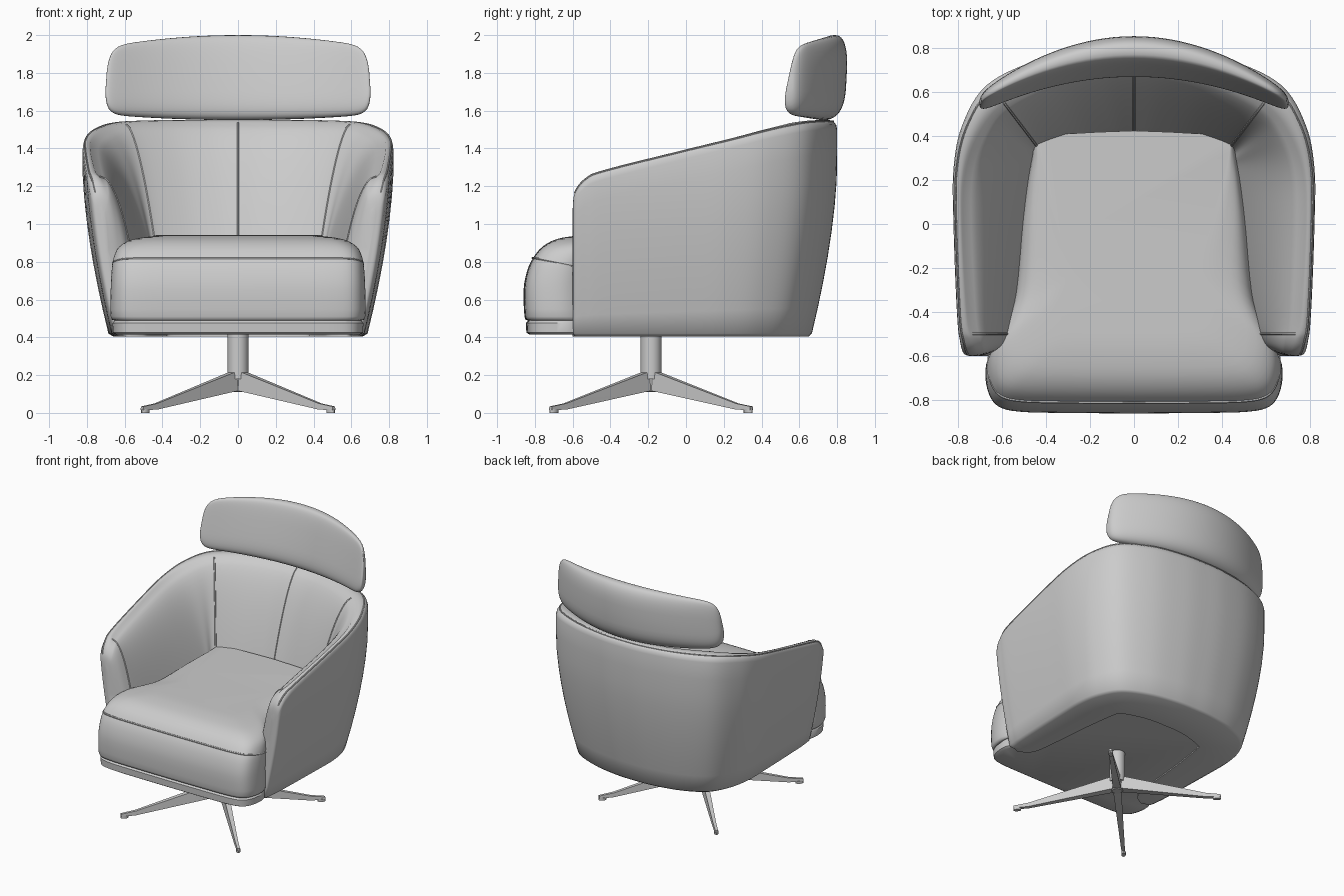
import bpy, bmesh, math
from mathutils import Vector

if "Cube" in bpy.data.objects:
    bpy.data.objects.remove(bpy.data.objects["Cube"])

grey = bpy.data.materials.new("soft_grey")
grey.use_nodes = True
grey.diffuse_color = (0.6, 0.6, 0.6, 1)
grey.node_tree.nodes["Principled BSDF"].inputs["Base Color"].default_value = (0.6, 0.6, 0.6, 1)


def finish(obj, angle=40):
    obj.data.materials.clear()
    obj.data.materials.append(grey)
    bpy.ops.object.select_all(action="DESELECT")
    obj.select_set(True)
    bpy.context.view_layer.objects.active = obj
    bpy.ops.object.shade_smooth_by_angle(angle=math.radians(angle))
    return obj


def loft(name, rows, angle=40):
    """Skin a list of closed rings and cap both ends."""
    bm = bmesh.new()
    rings = [[bm.verts.new(p) for p in row] for row in rows]
    n = len(rows[0])
    for a, b in zip(rings, rings[1:]):
        for i in range(n):
            j = (i + 1) % n
            bm.faces.new((a[i], a[j], b[j], b[i]))
    bm.faces.new(rings[0][::-1])
    bm.faces.new(rings[-1])
    bmesh.ops.recalc_face_normals(bm, faces=bm.faces)
    mesh = bpy.data.meshes.new(name)
    bm.to_mesh(mesh)
    bm.free()
    obj = bpy.data.objects.new(name, mesh)
    bpy.context.collection.objects.link(obj)
    return finish(obj, angle)


def tube(name, points, radius=0.006):
    curve = bpy.data.curves.new(name, "CURVE")
    curve.dimensions = "3D"
    curve.bevel_depth = radius
    curve.bevel_resolution = 1
    line = curve.splines.new("POLY")
    line.points.add(len(points) - 1)
    for p, co in zip(line.points, points):
        p.co = (*co, 1)
    obj = bpy.data.objects.new(name, curve)
    bpy.context.collection.objects.link(obj)
    bpy.ops.object.select_all(action="DESELECT")
    obj.select_set(True)
    bpy.context.view_layer.objects.active = obj
    bpy.ops.object.convert(target="MESH")
    return finish(bpy.context.object)


def smooth_path(keys, steps):
    """Catmull-Rom interpolation of tuples of any length."""
    out = []
    for i in range(len(keys) - 1):
        p0, p1 = keys[max(i - 1, 0)], keys[i]
        p2, p3 = keys[i + 1], keys[min(i + 2, len(keys) - 1)]
        for k in range(steps):
            t = k / steps
            out.append(tuple(
                b + t * (c - a + t * (2 * a - 5 * b + 4 * c - d + t * (3 * (b - c) + d - a))) / 2
                for a, b, c, d in zip(p0, p1, p2, p3)))
    return out + [keys[-1]]


# Wraparound shell: outer x, y, rim height, inner rim x, y, inner foot x, y
half = [
    (.745, -.6, 1.08, .715, -.6, .69, -.6),
    (.782, -.59, 1.17, .70, -.585, .63, -.575),
    (.795, -.53, 1.245, .72, -.53, .58, -.53),
    (.805, -.42, 1.29, .75, -.42, .55, -.42),
    (.82, 0, 1.395, .775, 0, .50, 0),
    (.82, .25, 1.455, .765, .24, .47, .22),
    (.78, .45, 1.505, .70, .42, .455, .29),
    (.67, .63, 1.54, .59, .55, .43, .34),
    (.45, .74, 1.55, .38, .66, .25, .40),
    (.2, .79, 1.55, .18, .71, .1, .42),
    (0, .8, 1.55, 0, .72, 0, .42),
]
mirrored = [(-a, b, z, -c, d, -e, f) for a, b, z, c, d, e, f in half[-2::-1]]
STEPS = 6
stations = smooth_path(half + mirrored, STEPS)


def taper(x, y, z):
    f = 1 - .17 * (max(1.3 - z, 0) / .89) ** 1.6
    return Vector((x * f, y * f if y > 0 else y, z))


OUTER, INNER = 9, 16


def shell_section(s):
    ox, oy, top, ix, iy, fx, fy = s
    ring = [taper(ox * .97, oy * .98, .405)]
    for k in range(OUTER):
        ring.append(taper(ox, oy, .42 + (top - .47) * k / (OUTER - 1)))
    inner = Vector((ix, iy, top - .015))
    for mix, drop in ((.06, .025), (.25, .006), (.55, 0), (.85, .004)):
        p = taper(ox, oy, top).lerp(inner, mix)
        p.z = top - drop
        ring.append(p)
    # Padding bulges more along the arms than across the back
    for k in range(INNER):
        t = (k / (INNER - 1)) ** 1.4
        w = t ** (.54 + .13 * iy)
        ring.append(Vector((ix + (fx - ix) * w, iy + (fy - iy) * w, inner.z + (.85 - inner.z) * t)))
    ring += [taper(fx, fy, .6), taper(fx, fy, .405)]
    return ring


rows = [shell_section(s) for s in stations]
loft("wraparound_shell", rows, 50)

# Seams on the shell
first = OUTER + 5
corner, front, last = 7 * STEPS, 2 * STEPS + 3, len(rows) - 1
for name, i in (("back_centre_seam", last // 2), ("left_back_seam", corner),
                ("right_back_seam", last - corner), ("left_arm_seam", front),
                ("right_arm_seam", last - front)):
    tube(name, rows[i][first:first + INNER])
tube("rim_piping", [r[first - 3] for r in rows[STEPS:-STEPS]], .005)

# Seat cushion: half plan, then rounded upward in rings
plan = [(0, -.86), (.3, -.858), (.52, -.852), (.62, -.825), (.665, -.75), (.67, -.64),
        (.615, -.52), (.55, -.35), (.515, 0), (.475, .25), (.43, .38), (.25, .41), (0, .425)]
right_half = smooth_path(plan, 4)
outline = right_half + [(-x, y) for x, y in right_half[-2:0:-1]]


def seat_ring(z, dx, dy):
    """Inset the plan at the front and sides, leaving the back edge full."""
    return [(x * (1 - dx / .67 * max(0, min(1, (.42 - y) / .9))), y + dy * (.42 - y) / 1.28, z)
            for x, y in outline]


cushion = smooth_path([(.49, .02, .02), (.51, 0, .005), (.65, 0, 0), (.75, .005, .018),
                       (.82, .015, .05), (.88, .045, .10), (.92, .12, .175),
                       (.938, .25, .28), (.942, .34, .36)], 3)
loft("seat_cushion", [seat_ring(*c) for c in cushion], 60)
loft("seat_base", [seat_ring(*c) for c in ((.415, .03, .03), (.425, .012, .015),
                                          (.475, .01, .012), (.488, .02, .025))])
seam = [(x, y, z - .2 * max(0, y + .8)) for x, y, z in seat_ring(.82, .012, .048) if y < -.5 and x >= 0]
tube("seat_front_seam", seam[::-1] + [(-x, y, z) for x, y, z in seam[1:]])

# Curved headrest: leaning front, fuller back
COUNT, SIDES = 48, 40


def power(v, e):
    return math.copysign(abs(v) ** e, v)


def headrest_section(u):
    t = math.sin(u * math.pi / 2) * .999
    end = (1 - abs(t) ** 24) ** .35
    top, bottom = 2 - .06 * t * t, 1.55 + .03 * t * t
    depth = .078 * (1 - .55 * t * t) * end
    ring = []
    for k in range(SIDES):
        a = 2 * math.pi * k / SIDES
        c = math.cos(a)
        z = (top + bottom) / 2 + (top - bottom) / 2 * end * power(math.sin(a), .6)
        y = .757 - .2 * t * t + depth * (1 + .2 * c) * power(c, .75) + (.13 - .08 * c) * (z - 1.78)
        ring.append((.703 * t * (1 - .1 * (z - 1.7)), y, z))
    return ring


loft("headrest", [headrest_section(2 * i / COUNT - 1) for i in range(COUNT + 1)], 60)

# Pedestal
AXIS = -.185


def disc(r, z):
    return [(r * math.cos(k * math.pi / 16), AXIS + r * math.sin(k * math.pi / 16), z) for k in range(32)]


loft("column", [disc(.055, .18), disc(.055, .42)])
loft("hub", [disc(.036, .11), disc(.042, .116), disc(.042, .19)])

# Four diagonal tapered legs with foot pads: reach, underside, top, half width
leg = [(.02, .118, .22, .03), (.06, .112, .212, .028), (.63, .018, .05, .014), (.735, .014, .034, .012)]
for name, sx, sy in (("front_left", 1, -1), ("front_right", -1, -1),
                     ("back_left", 1, 1), ("back_right", -1, 1)):
    c, s = Vector((sx * .515, sy * .54)).normalized()

    def place(r, w, z):
        return (r * c - w * s, AXIS + r * s + w * c, z)

    loft(name + "_leg", [[place(r, -w, lo), place(r, w, lo), place(r, w * .8, hi), place(r, -w * .8, hi)]
                         for r, lo, hi, w in leg], 30)
    loft(name + "_foot", [[place(.71 + .028 * math.cos(k * math.pi / 6), .016 * math.sin(k * math.pi / 6), z)
                           for k in range(12)] for z in (0, .02)])
